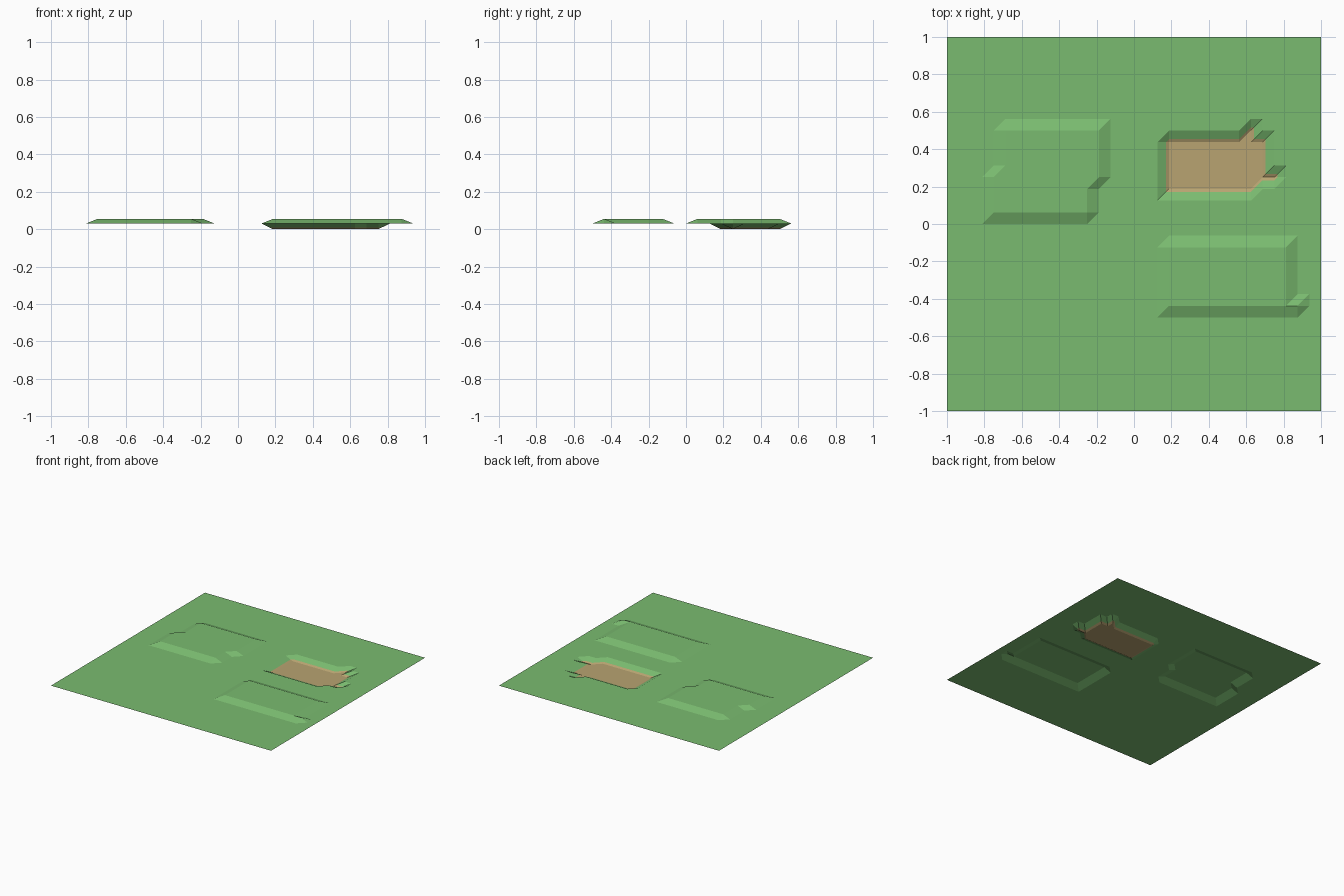
import bpy
import bmesh

if "Cube" in bpy.data.objects:
    bpy.data.objects.remove(bpy.data.objects["Cube"])

N = 32                     # cells per side
STEP = 2.0 / N
GROUND, RAISED, PIT = 0.03, 0.055, 0.0


def material(name, rgb):
    m = bpy.data.materials.new(name)
    m.diffuse_color = (*rgb, 1.0)
    m.use_nodes = True
    m.node_tree.nodes["Principled BSDF"].inputs["Base Color"].default_value = m.diffuse_color
    return m


grass = material("grass green", (0.195, 0.50, 0.162))
earth = material("earth brown", (0.48, 0.37, 0.165))

# Each patch: level and runs of (first row, last row, first column, last column)
patches = [
    (RAISED, [(17, 19, 4, 12), (20, 20, 4, 13), (21, 24, 5, 13)]),               # west plateau
    (RAISED, [(9, 9, 19, 30), (10, 14, 19, 29)]),                                # south-east plateau
    (PIT, [(19, 19, 19, 26), (20, 20, 19, 28), (21, 23, 19, 27), (24, 24, 26, 26)]),  # pit
]


def height(i, j):
    for level, runs in patches:
        if any(r0 <= j <= r1 and c0 <= i <= c1 for r0, r1, c0, c1 in runs):
            return level
    return GROUND


# Terrain sheet on a regular grid
bm = bmesh.new()
v = [[bm.verts.new((-1 + i * STEP, -1 + j * STEP, height(i, j))) for i in range(N + 1)]
     for j in range(N + 1)]
for j in range(N):
    for i in range(N):
        a, b, c, d = v[j][i], v[j][i + 1], v[j + 1][i + 1], v[j + 1][i]
        if abs(a.co.z + c.co.z - b.co.z - d.co.z) < 1e-6:   # planar cell
            bm.faces.new((a, b, c, d))
        else:                                               # twisted corner cell
            bm.faces.new((a, b, c))
            bm.faces.new((a, c, d))

# Cut the bare-earth shoreline a little way up the pit slopes
shore = PIT + 0.27 * (GROUND - PIT)
bmesh.ops.bisect_plane(bm, geom=bm.verts[:] + bm.edges[:] + bm.faces[:], dist=1e-5,
                       plane_co=(0, 0, shore), plane_no=(0, 0, 1))
for f in bm.faces:
    f.material_index = 1 if f.calc_center_median().z < shore else 0

mesh = bpy.data.meshes.new("terrain")
bm.to_mesh(mesh)
bm.free()
mesh.materials.append(grass)
mesh.materials.append(earth)
terrain = bpy.data.objects.new("terrain", mesh)
bpy.context.collection.objects.link(terrain)
